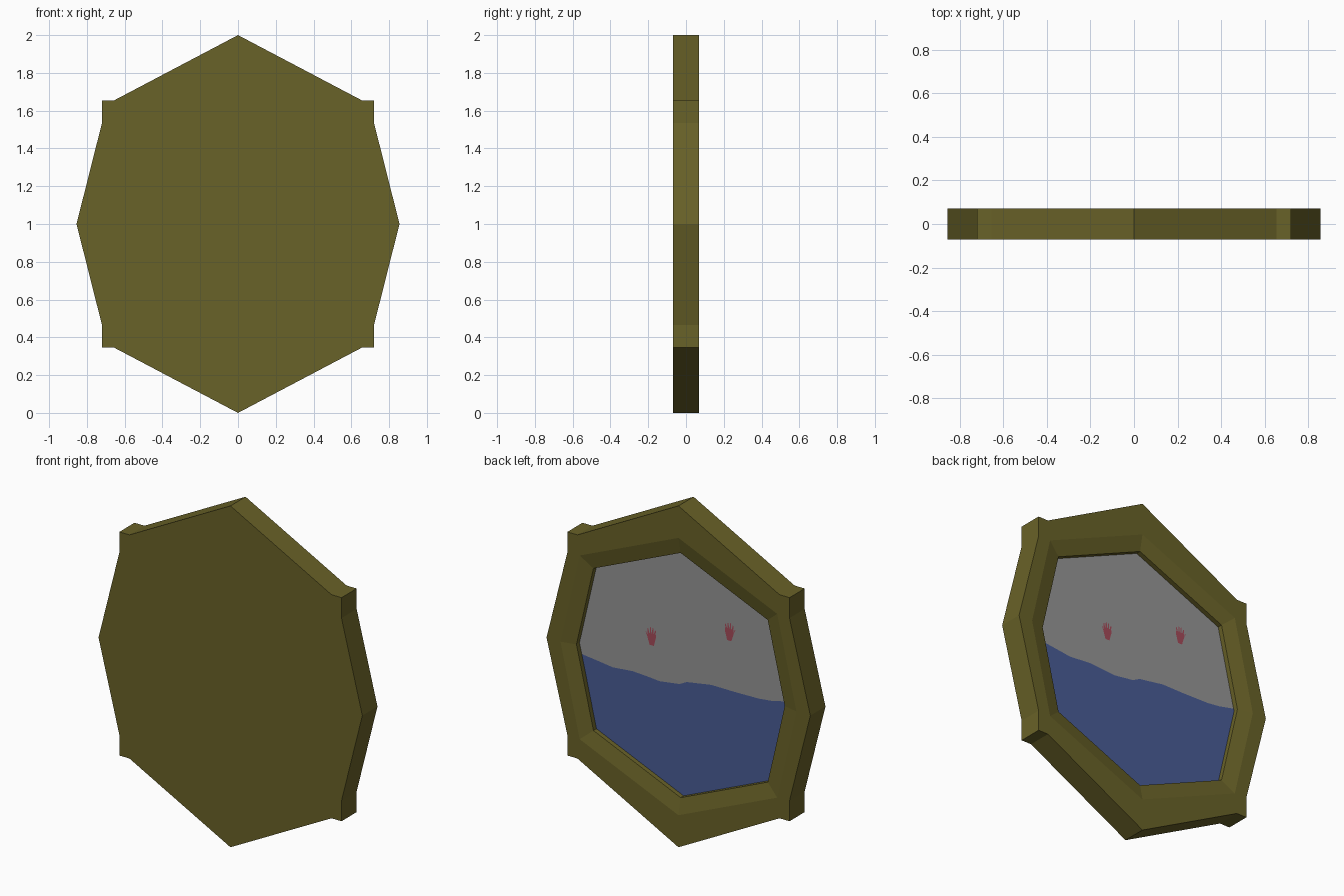
import bpy, bmesh

if "Cube" in bpy.data.objects:
    bpy.data.objects.remove(bpy.data.objects["Cube"])

def material(name, rgb):
    m = bpy.data.materials.new(name)
    m.diffuse_color = (*rgb, 1)
    m.use_nodes = True
    m.node_tree.nodes["Principled BSDF"].inputs["Base Color"].default_value = m.diffuse_color
    return m

olive = material("olive frame", (0.141, 0.122, 0.021))
grey = material("grey glass", (0.305, 0.305, 0.305))
blue = material("blue glass", (0.067, 0.109, 0.305))
red = material("red print", (0.376, 0.071, 0.102))

def add_object(name, bm, mats):
    me = bpy.data.meshes.new(name)
    bm.to_mesh(me)
    bm.free()
    for m in mats:
        me.materials.append(m)
    ob = bpy.data.objects.new(name, me)
    bpy.context.collection.objects.link(ob)
    return ob

def flat(bm, pts, y, mat=0):
    """Flat face in a plane of constant y, facing the back."""
    f = bm.faces.new([bm.verts.new((x, y, z + 1)) for x, z in pts])
    f.normal_update()
    if f.normal.y < 0:
        f.normal_flip()
    f.material_index = mat

def loop(q):
    """Mirror a quarter profile (top to side) into a full closed outline."""
    half = q + [(x, -z) for x, z in q[-2::-1]]
    return half + [(-x, z) for x, z in half[-2:0:-1]]

OUTER = [(0, 1), (.655, .655), (.72, .655), (.72, .535), (.855, 0)]
INNER = [(0, .717), (.565, .475), (.565, .475), (.565, .475), (.675, 0)]
LIP = [(x * 1.133, z * 1.133) for x, z in INNER]
PANEL_Y = 0.022

# Frame: flat front, rim, sloped bevel and short inner wall
bm = bmesh.new()
rings = []
for q, y in ((OUTER, -.07), (OUTER, .07), (LIP, .07), (INNER, .05), (INNER, PANEL_Y - .01)):
    rings.append([bm.verts.new((x, y, z + 1)) for x, z in loop(q)])
n = len(rings[0])
for a, b in zip(rings, rings[1:]):
    for i in range(n):
        j = (i + 1) % n
        bm.faces.new((a[i], a[j], b[j], b[i]))
bm.faces.new(rings[0])
bm.faces.new(rings[-1])
bmesh.ops.remove_doubles(bm, verts=bm.verts, dist=1e-4)
bmesh.ops.recalc_face_normals(bm, faces=bm.faces)
add_object("frame", bm, [olive])

# Mirror panel: grey above a wavy line, blue below
wave = [(.66, -.063), (.563, -.074), (.46, -.087), (.33, -.075), (.24, -.08),
        (.155, -.087), (.026, -.069), (-.02, -.045), (-.18, -.019), (-.33, -.02),
        (-.49, -.017), (-.57, -.008), (-.672, .015)]
bm = bmesh.new()
flat(bm, wave + [(-.565, .475), (0, .717), (.565, .475), (.675, 0)], PANEL_Y, 0)
flat(bm, wave + [(-.675, 0), (-.565, -.475), (0, -.717), (.565, -.475)], PANEL_Y, 1)
add_object("mirror_panel", bm, [grey, blue])

# Two hand prints: tapered palm with four fingers and a thumb
def hand_print(name, cx, cz, side):
    bm = bmesh.new()
    y = PANEL_Y + .003
    def part(pts):
        flat(bm, [(cx + side * x, cz + z) for x, z in pts], y)
    part([(-.014, -.052), (.014, -.052), (.03, 0), (.026, .018), (-.026, .018), (-.028, 0)])
    for i, top in enumerate((.04, .05, .052, .042)):
        x = -.02 + i * .0135
        part([(x - .005, .018), (x + .005, .018), (x * 1.25 + .003, top), (x * 1.25 - .003, top)])
    part([(.022, -.024), (.03, 0), (.04, .018), (.034, .02)])
    add_object(name, bm, [red])

hand_print("hand_print_left", .205, .163, 1)
hand_print("hand_print_right", -.298, .325, -1)
